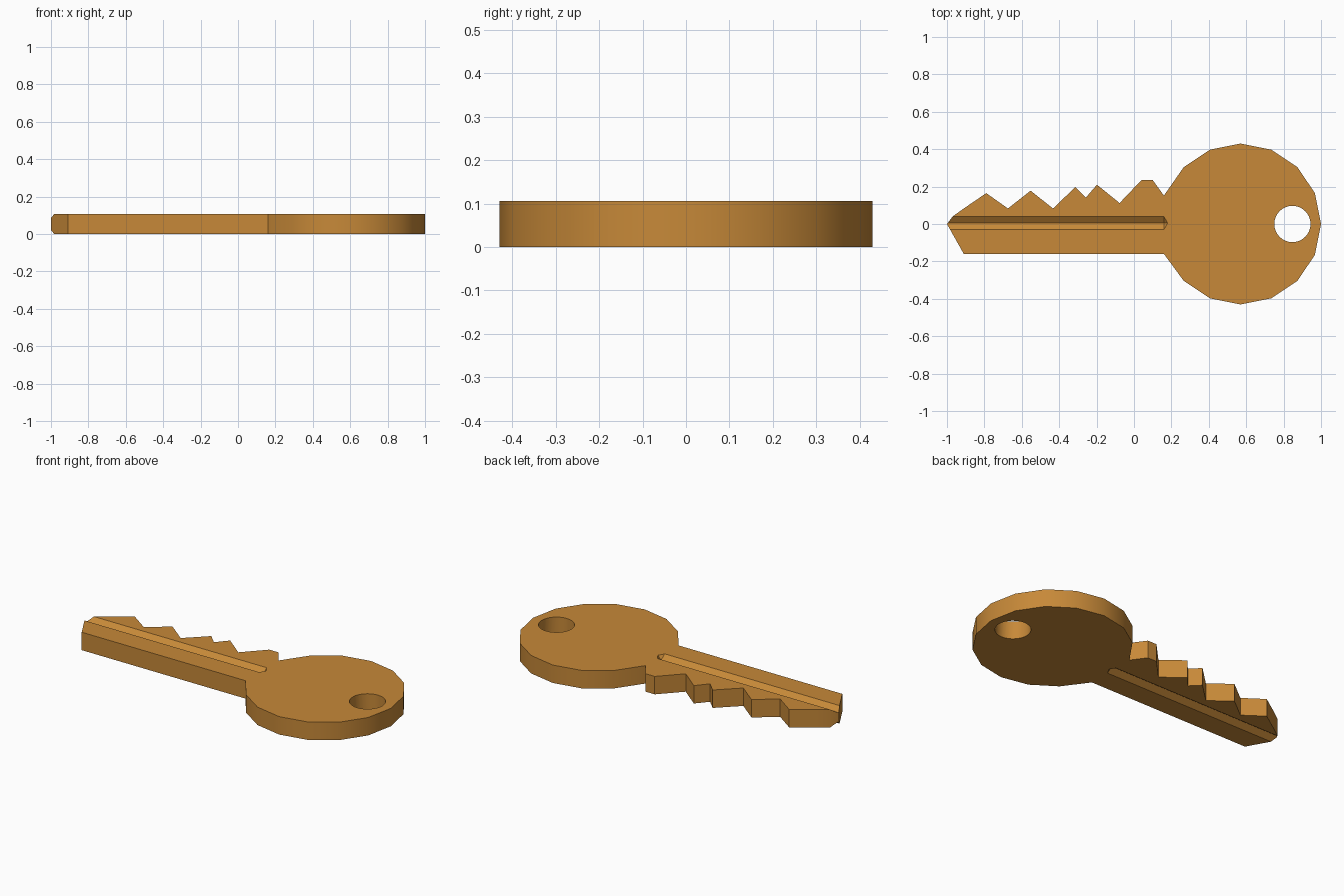
import bpy, bmesh, math

if "Cube" in bpy.data.objects:
    bpy.data.objects.remove(bpy.data.objects["Cube"])

T = 0.106          # key thickness
DEPTH = 0.025      # groove depth


def make_object(name, bm):
    bmesh.ops.recalc_face_normals(bm, faces=bm.faces[:])
    mesh = bpy.data.meshes.new(name)
    bm.to_mesh(mesh)
    bm.free()
    obj = bpy.data.objects.new(name, mesh)
    bpy.context.collection.objects.link(obj)
    return obj


def hull(name, points):
    bm = bmesh.new()
    for p in points:
        bm.verts.new(p)
    bmesh.ops.convex_hull(bm, input=bm.verts[:])
    return make_object(name, bm)


# Key outline: tip and teeth, then the 16-sided bow, then the straight back
teeth = [(-1, 0), (-0.97, 0.04), (-0.91, 0.083), (-0.79, 0.165),
         (-0.674, 0.083), (-0.553, 0.178), (-0.433, 0.083), (-0.313, 0.198),
         (-0.257, 0.142), (-0.198, 0.21), (-0.077, 0.112), (0.04, 0.235),
         (0.10, 0.235), (0.16, 0.152)]
bow = []
for i in range(6, -7, -1):
    a = i * math.tau / 16
    bow.append((0.57 + 0.43 * math.cos(a), 0.43 * math.sin(a)))
back = [(0.16, -0.16), (-0.91, -0.16)]

bm = bmesh.new()
face = bm.faces.new([bm.verts.new((x, y, 0)) for x, y in teeth + bow + back])
ext = bmesh.ops.extrude_face_region(bm, geom=[face])
bmesh.ops.translate(bm, vec=(0, 0, T),
                    verts=[g for g in ext["geom"] if isinstance(g, bmesh.types.BMVert)])
key = make_object("key", bm)

# V-shaped groove cutters on the upper and lower face
cutters = []
rim = [(-1.1, 0.04), (0.16, 0.04), (0.18, 0.005), (0.16, -0.03), (-1.1, -0.03)]
for name, z, s in (("groove_cutter_top", T, 1), ("groove_cutter_bottom", 0, -1)):
    pts = [(x, y, z + s * h) for x, y in rim for h in (0, 0.05)]
    pts += [(x, 0.005, z - s * DEPTH) for x in (-1.1, 0.16)]
    cutters.append(hull(name, pts))

# Ring hole cutter
ring = [(0.847 + 0.097 * math.cos(i * math.tau / 32),
         0.097 * math.sin(i * math.tau / 32)) for i in range(32)]
cutters.append(hull("hole_cutter", [(x, y, z) for x, y in ring for z in (-0.1, T + 0.1)]))

# Cut the key and bake the result
for c in cutters:
    mod = key.modifiers.new(c.name, 'BOOLEAN')
    mod.operation = 'DIFFERENCE'
    mod.solver = 'EXACT'
    mod.object = c
    c.hide_render = True
bpy.context.view_layer.objects.active = key
key.select_set(True)
for c in cutters:
    bpy.ops.object.modifier_apply(modifier=c.name)
for c in cutters:
    bpy.data.objects.remove(c)

bpy.ops.object.shade_smooth_by_angle(angle=math.radians(30))

# Brass colour
brass = bpy.data.materials.new("brass")
brass.diffuse_color = (0.57, 0.25, 0.04, 1)
brass.use_nodes = True
brass.node_tree.nodes["Principled BSDF"].inputs["Base Color"].default_value = brass.diffuse_color
key.data.materials.clear()
key.data.materials.append(brass)
